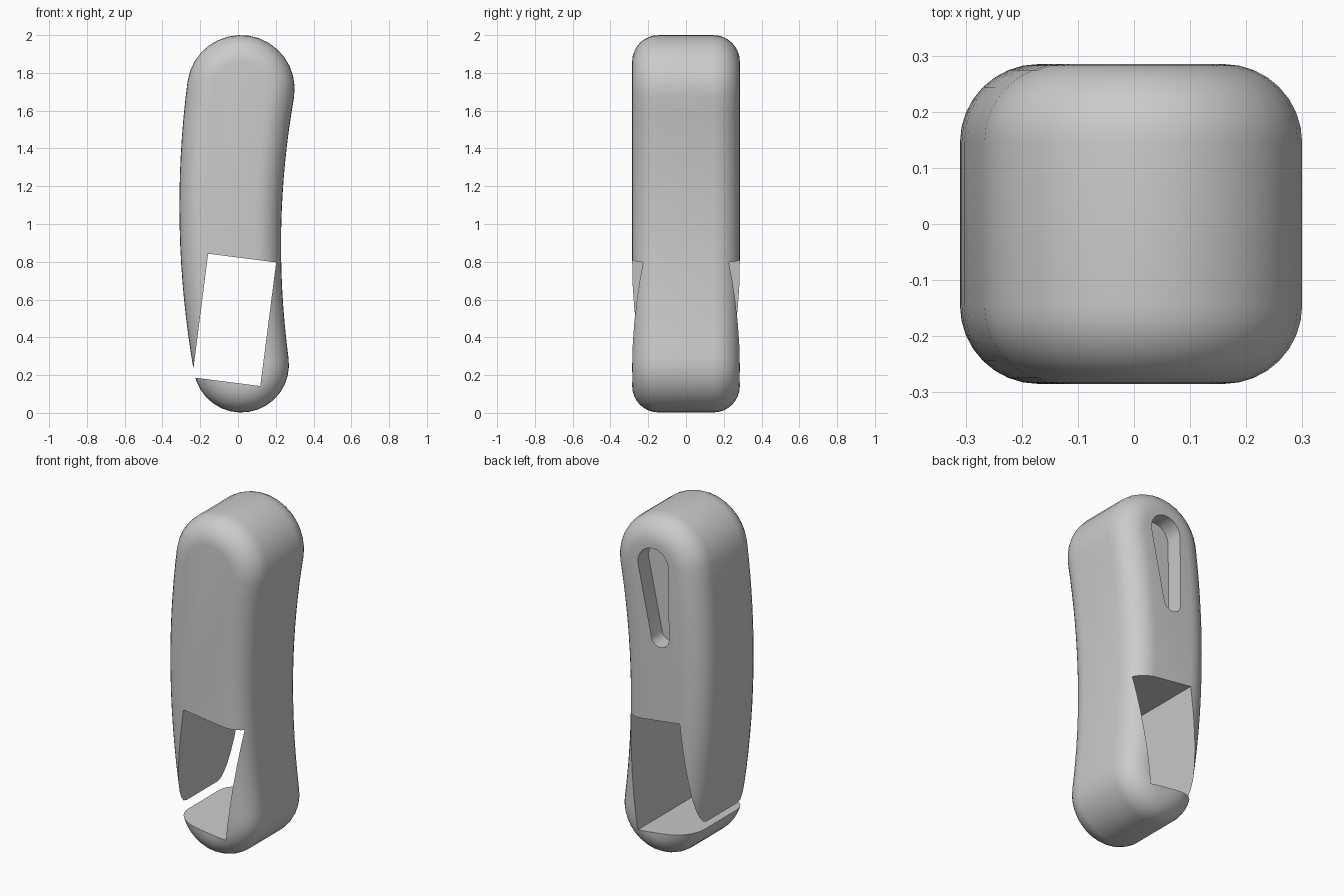
import bpy, bmesh, math
from mathutils import Vector

cube = bpy.data.objects.get("Cube")
if cube:
    bpy.data.objects.remove(cube, do_unlink=True)

grey = bpy.data.materials.new("plain_grey")
grey.use_nodes = True
GREY = (0.6, 0.6, 0.6, 1)
grey.diffuse_color = GREY
grey.node_tree.nodes["Principled BSDF"].inputs["Base Color"].default_value = GREY

HALF_DEPTH, ROUND = 0.285, 0.14


def capsule(top, top_r, bottom, bottom_r, sag=0, side_steps=1, cap_steps=16):
    """Tapered capsule outline in x, z whose spine bows sideways by sag."""
    top, bottom = Vector(top), Vector(bottom)
    left, right = [], []

    def spine(t):
        p = bottom.lerp(top, t)
        p.x -= sag * 4 * t * (1 - t)
        tangent = top - bottom + Vector((-sag * 4 * (1 - 2 * t), 0))
        return p, Vector((tangent.y, -tangent.x)).normalized(), bottom_r + (top_r - bottom_r) * t

    for i in range(side_steps + 1):
        p, n, r = spine(i / side_steps)
        right.append(p + n * r)
        left.append(p - n * r)

    def cap(t):
        p, n, r = spine(t)
        start = math.atan2(n.y, n.x) + (0 if t else math.pi)
        angles = [start + math.pi * k / cap_steps for k in range(1, cap_steps)]
        return [p + r * Vector((math.cos(a), math.sin(a))) for a in angles]

    return right + cap(1) + left[::-1] + cap(0)


def loft(name, rings):
    """Bridge a stack of (y, outline) rings and close both ends."""
    bm = bmesh.new()
    loops = [[bm.verts.new((p.x, y, p.y)) for p in outline] for y, outline in rings]
    for a, b in zip(loops, loops[1:]):
        for i in range(len(a)):
            bm.faces.new((a[i - 1], a[i], b[i], b[i - 1]))
    bm.faces.new(loops[0])
    bm.faces.new(loops[-1])
    bmesh.ops.recalc_face_normals(bm, faces=bm.faces)
    mesh = bpy.data.meshes.new(name)
    bm.to_mesh(mesh)
    bm.free()
    mesh.materials.append(grey)
    obj = bpy.data.objects.new(name, mesh)
    bpy.context.collection.objects.link(obj)
    return obj


def cut(target, cutter):
    mod = target.modifiers.new("cut", "BOOLEAN")
    mod.operation, mod.solver, mod.object = "DIFFERENCE", "EXACT", cutter
    bpy.ops.object.select_all(action="DESELECT")
    bpy.context.view_layer.objects.active = target
    target.select_set(True)
    bpy.ops.object.modifier_apply(modifier=mod.name)
    bpy.data.objects.remove(cutter, do_unlink=True)


# Curved body with rounded front and back rims
rings = []
for side in (-1, 1):
    for k in range(9):
        a = math.pi / 2 * (k if side > 0 else 8 - k) / 8
        inset = ROUND * (1 - math.cos(a))
        y = side * (HALF_DEPTH - ROUND + ROUND * math.sin(a))
        rings.append((y, capsule((0.015, 1.715), 0.285 - inset,
                                 (0.017, 0.255), 0.253 - inset, 0.056, 16)))
body = loft("curved_body", rings)

# Tilted rectangular opening right through the lower part
bpy.ops.mesh.primitive_cube_add(size=1, location=(-0.02, 0, 0.4925),
                                rotation=(0, math.radians(7.3), 0))
opening = bpy.context.object
opening.name = "opening_cutter"
opening.scale = (0.363, 1, 0.66)
opening.data.materials.append(grey)
bpy.context.view_layer.update()
cut(body, opening)

# Teardrop recess in the upper back
drop = capsule((0.016, 1.735), 0.1, (-0.03, 1.32), 0.058)
cut(body, loft("recess_cutter", [(HALF_DEPTH - 0.1, drop), (HALF_DEPTH + 0.1, drop)]))

bpy.ops.object.shade_smooth_by_angle(angle=math.radians(30))
